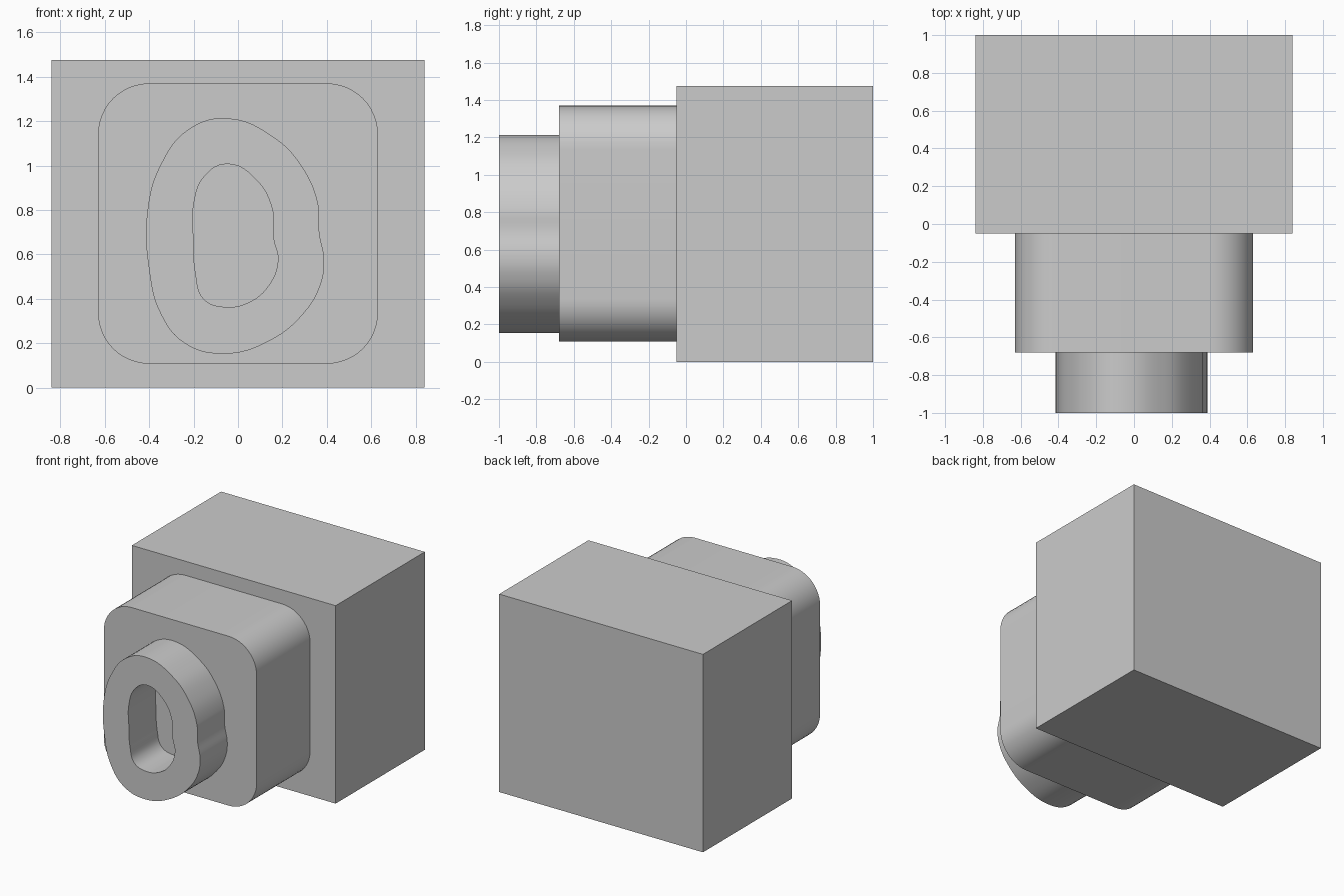
import bpy, bmesh, math

if "Cube" in bpy.data.objects:
    bpy.data.objects.remove(bpy.data.objects["Cube"], do_unlink=True)

grey = bpy.data.materials.new("plain_grey")
grey.use_nodes = True
grey.diffuse_color = (0.6, 0.6, 0.6, 1)
grey.node_tree.nodes["Principled BSDF"].inputs["Base Color"].default_value = (0.6, 0.6, 0.6, 1)


def finish(name, mesh):
    """Link a mesh as a named grey object with sharp-edged smooth shading."""
    obj = bpy.data.objects.new(name, mesh)
    bpy.context.scene.collection.objects.link(obj)
    mesh.materials.clear()
    mesh.materials.append(grey)
    bpy.ops.object.select_all(action='DESELECT')
    obj.select_set(True)
    bpy.context.view_layer.objects.active = obj
    bpy.ops.object.shade_smooth_by_angle(angle=math.radians(30))
    return obj


def block(name, x, y, z, radius=0):
    """Box spanning the given ranges, optionally rounding its front-to-back edges."""
    bm = bmesh.new()
    bmesh.ops.create_cube(bm, size=1)
    for v in bm.verts:
        v.co = [(lo + hi) / 2 + c * (hi - lo) for c, (lo, hi) in zip(v.co, (x, y, z))]
    if radius:
        edges = [e for e in bm.edges if abs(e.verts[0].co.y - e.verts[1].co.y) > 0.01]
        bmesh.ops.bevel(bm, geom=edges, offset=radius, offset_type='OFFSET',
                        segments=12, profile=0.5, affect='EDGES')
    mesh = bpy.data.meshes.new(name)
    bm.to_mesh(mesh)
    bm.free()
    return finish(name, mesh)


def extruded_outlines(name, outlines, front, back):
    """Smooth closed outlines in x and z, filled with holes and extruded along y."""
    curve = bpy.data.curves.new(name, 'CURVE')
    curve.dimensions = '2D'
    curve.fill_mode = 'BOTH'
    curve.resolution_u = 6
    curve.extrude = (back - front) / 2
    for points in outlines:
        spline = curve.splines.new('BEZIER')
        spline.bezier_points.add(len(points) - 1)
        spline.use_cyclic_u = True
        for bp, (x, z) in zip(spline.bezier_points, points):
            bp.co = (x, z, 0)
            bp.handle_left_type = bp.handle_right_type = 'AUTO'
    helper = bpy.data.objects.new(name + "_helper", curve)
    bpy.context.scene.collection.objects.link(helper)
    bpy.context.view_layer.update()
    graph = bpy.context.evaluated_depsgraph_get()
    mesh = bpy.data.meshes.new_from_object(helper.evaluated_get(graph))
    bpy.data.objects.remove(helper, do_unlink=True)
    # Stand the outline upright, facing the front
    bm = bmesh.new()
    bm.from_mesh(mesh)
    bmesh.ops.remove_doubles(bm, verts=bm.verts, dist=0.0005)
    for v in bm.verts:
        v.co = (v.co.x, (front + back) / 2 - v.co.z, v.co.y)
    bmesh.ops.recalc_face_normals(bm, faces=bm.faces)
    bm.to_mesh(mesh)
    bm.free()
    return finish(name, mesh)


# Large rear block and rounded middle block
block("rear_block", (-0.84, 0.84), (-0.05, 1.0), (0, 1.475))
block("middle_block", (-0.63, 0.63), (-0.68, -0.05), (0.108, 1.37), radius=0.23)

# Irregular front ring
outer = [(-0.047, 1.213), (0.165, 1.125), (0.285, 1.0), (0.36, 0.83), (0.366, 0.7),
         (0.388, 0.57), (0.37, 0.46), (0.3, 0.34), (0.14, 0.21), (-0.065, 0.153),
         (-0.24, 0.2), (-0.35, 0.337), (-0.4, 0.53), (-0.407, 0.8), (-0.35, 1.0),
         (-0.22, 1.165)]
inner = [(-0.047, 1.007), (0.083, 0.935), (0.155, 0.8), (0.16, 0.67), (0.18, 0.575),
         (0.14, 0.463), (0.05, 0.385), (-0.065, 0.364), (-0.155, 0.4), (-0.19, 0.51),
         (-0.2, 0.665), (-0.2, 0.82), (-0.15, 0.953)]
extruded_outlines("front_ring", [outer, inner], -1.0, -0.68)
